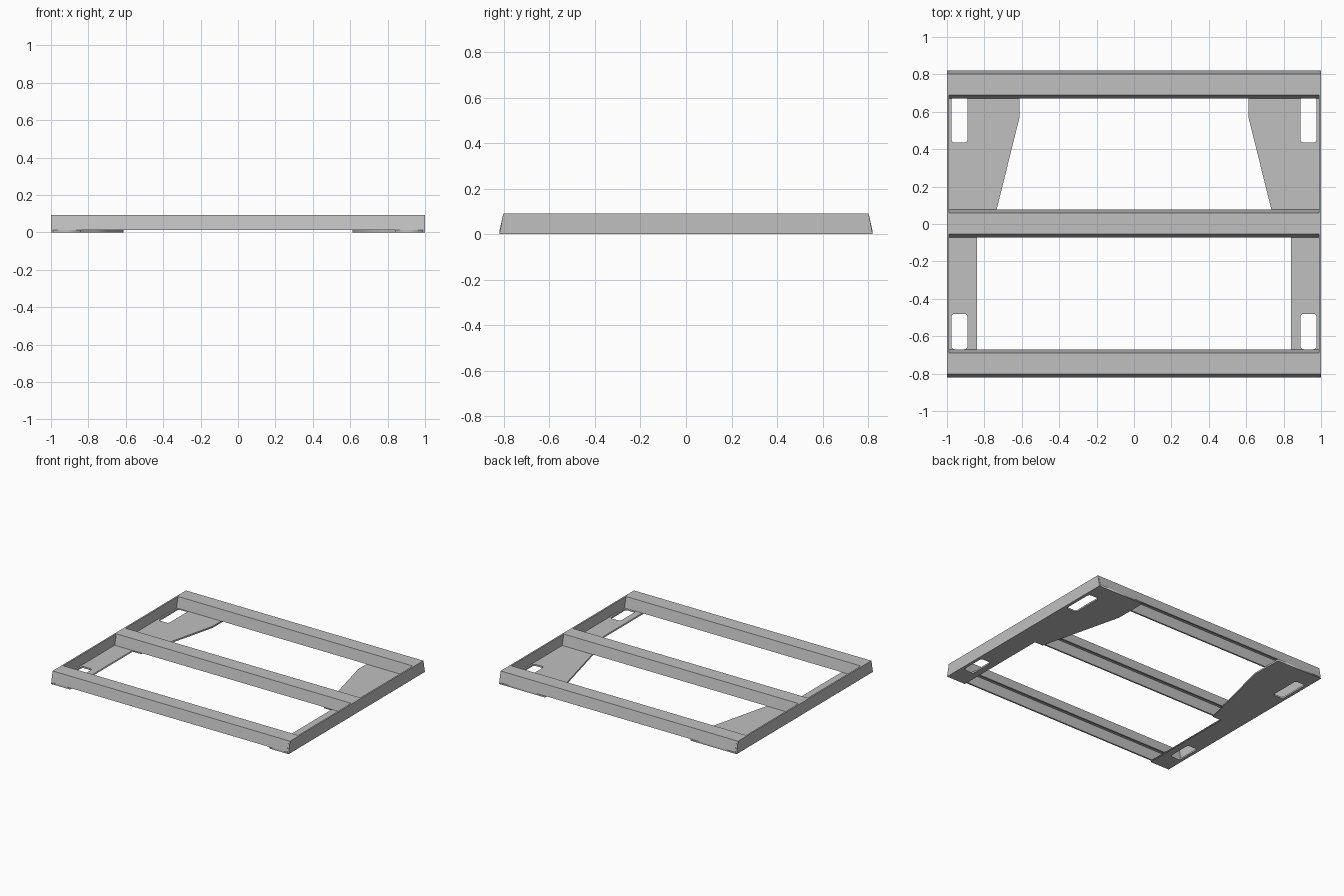
import bpy
import bmesh
from math import cos, sin, pi

cube = bpy.data.objects.get("Cube")
if cube:
    bpy.data.objects.remove(cube, do_unlink=True)

T = 0.012       # sheet thickness
TOP = 0.092     # frame height

steel = bpy.data.materials.new("plain grey steel")
steel.use_nodes = True
GREY = (0.53, 0.53, 0.53, 1)
steel.diffuse_color = GREY
steel.node_tree.nodes["Principled BSDF"].inputs["Base Color"].default_value = GREY


def extrude_x(name, profile, x0, x1):
    """Extrude a closed (y, z) profile from x0 to x1."""
    bm = bmesh.new()
    face = bm.faces.new([bm.verts.new((x0, y, z)) for y, z in profile])
    moved = bmesh.ops.extrude_face_region(bm, geom=[face])["geom"]
    verts = [v for v in moved if isinstance(v, bmesh.types.BMVert)]
    bmesh.ops.translate(bm, verts=verts, vec=(x1 - x0, 0, 0))
    bmesh.ops.recalc_face_normals(bm, faces=bm.faces)
    mesh = bpy.data.meshes.new(name)
    bm.to_mesh(mesh)
    bm.free()
    mesh.materials.append(steel)
    ob = bpy.data.objects.new(name, mesh)
    bpy.context.collection.objects.link(ob)
    return ob


def rounded_slot(x0, x1, y0, y1, r=0.018):
    """Outline of a rectangle with rounded corners."""
    corners = [(x1 - r, y1 - r), (x0 + r, y1 - r), (x0 + r, y0 + r), (x1 - r, y0 + r)]
    return [(cx + r * cos((q + k / 4) * pi / 2), cy + r * sin((q + k / 4) * pi / 2))
            for q, (cx, cy) in enumerate(corners) for k in range(5)]


def flat_plate(name, outlines, z0, z1):
    """Flat sheet whose later outlines are holes."""
    curve = bpy.data.curves.new(name, "CURVE")
    curve.dimensions = "2D"
    curve.fill_mode = "BOTH"
    curve.extrude = (z1 - z0) / 2
    for outline in outlines:
        spline = curve.splines.new("POLY")
        spline.points.add(len(outline) - 1)
        for point, (x, y) in zip(spline.points, outline):
            point.co = (x, y, 0, 1)
        spline.use_cyclic_u = True
    curve.materials.append(steel)
    ob = bpy.data.objects.new(name, curve)
    ob.location.z = (z0 + z1) / 2
    bpy.context.collection.objects.link(ob)
    bpy.ops.object.select_all(action="DESELECT")
    ob.select_set(True)
    bpy.context.view_layer.objects.active = ob
    bpy.ops.object.convert(target="MESH")


# Cross rails: tapered channels, open underneath
for name, y in (("front_rail", -0.746), ("middle_rail", 0.003), ("back_rail", 0.746)):
    half = [(0.074, T), (0.056, TOP)]
    inner = [(0.056 - T, TOP - T), (0.074 - T, T)]
    right_half = half + [(-a, z) for a, z in reversed(half)]
    cavity = [(-a, z) for a, z in reversed(inner)] + inner
    extrude_x(name, [(y + a, z) for a, z in right_half + cavity], -1 + T, 1 - T)

for side, s in (("left", 1), ("right", -1)):
    # Upright side walls with sloping ends
    wall = [(-0.82, 0), (0.82, 0), (0.802, TOP), (-0.802, TOP)]
    extrude_x(side + "_side_wall", wall, s * (1 - T), s)

    # Bottom gussets with a slanted inner edge and two slots each
    gusset = [(1 - T, -0.82), (0.84, -0.82), (0.84, -0.065), (0.77, -0.065),
              (0.612, 0.57), (0.612, 0.82), (1 - T, 0.82)]
    slots = [rounded_slot(0.89, 0.976, 0.435, 0.68),
             rounded_slot(0.89, 0.976, -0.67, -0.48)]
    flat_plate(side + "_gusset",
               [[(s * x, y) for x, y in loop] for loop in [gusset] + slots], 0, T)
